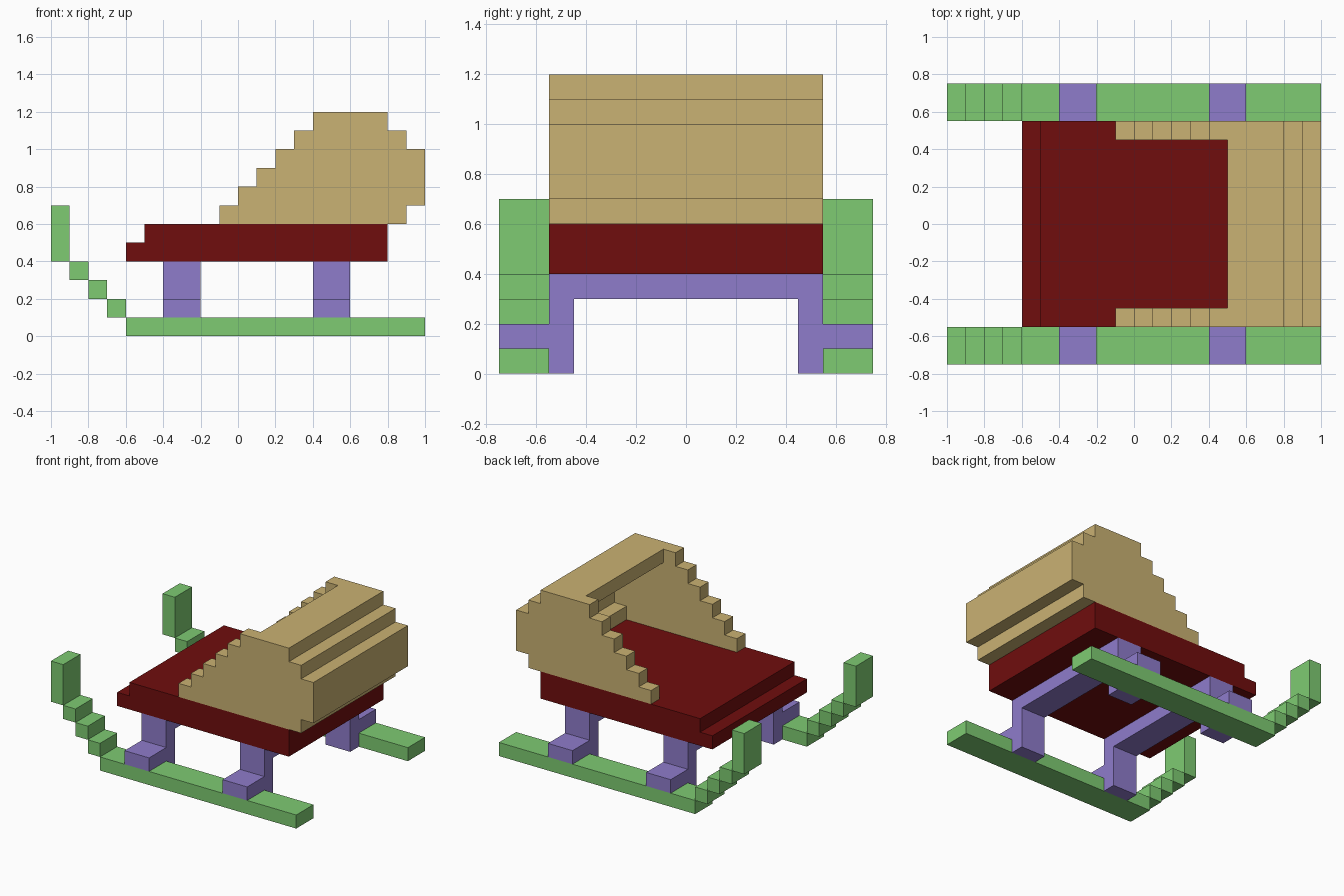
import bpy, bmesh

if "Cube" in bpy.data.objects:
    bpy.data.objects.remove(bpy.data.objects["Cube"])


def material(name, rgb):
    """Flat colour from 0-255 display values, stored as linear."""
    lin = [(c / 255 / 12.92) if c / 255 <= 0.04045 else ((c / 255 + 0.055) / 1.055) ** 2.4 for c in rgb]
    mat = bpy.data.materials.new(name)
    mat.diffuse_color = (*lin, 1)
    mat.use_nodes = True
    mat.node_tree.nodes["Principled BSDF"].inputs["Base Color"].default_value = mat.diffuse_color
    return mat


GREEN = material("green_runner_paint", (126, 203, 114))
PURPLE = material("purple_strut_paint", (143, 124, 203))
RED = material("dark_red_seat", (112, 13, 13))
TAN = material("tan_body", (202, 178, 115))


def finish(name, bm, mat):
    bmesh.ops.recalc_face_normals(bm, faces=bm.faces)
    mesh = bpy.data.meshes.new(name)
    bm.to_mesh(mesh)
    bm.free()
    mesh.materials.append(mat)
    obj = bpy.data.objects.new(name, mesh)
    bpy.context.collection.objects.link(obj)
    return obj


def prism(bm, profile, y0, y1):
    """Extrude an (x, z) outline from y0 to y1."""
    face = bm.faces.new([bm.verts.new((x, y0, z)) for x, z in profile])
    new = bmesh.ops.extrude_face_region(bm, geom=[face])["geom"]
    moved = [v for v in new if isinstance(v, bmesh.types.BMVert)]
    bmesh.ops.translate(bm, verts=moved, vec=(0, y1 - y0, 0))


def block(bm, x0, x1, y0, y1, z0, z1):
    prism(bm, [(x0, z0), (x1, z0), (x1, z1), (x0, z1)], y0, y1)


for side, s in (("front", -1), ("back", 1)):
    # Runner with stepped, upturned tip
    bm = bmesh.new()
    y = sorted((s * 0.55, s * 0.75))
    block(bm, -0.6, 1.0, *y, 0, 0.1)
    for i in range(3):
        block(bm, -0.7 - i * 0.1, -0.6 - i * 0.1, *y, 0.1 + i * 0.1, 0.2 + i * 0.1)
    block(bm, -1.0, -0.9, *y, 0.4, 0.7)
    finish(side + "_runner", bm, GREEN)

    # Side panel: staircase up to the top, stepped rounding at the rear
    outline = [(0.8, 1.2), (0.8, 1.1), (0.9, 1.1), (0.9, 1.0), (1.0, 1.0),
               (1.0, 0.7), (0.9, 0.7), (0.9, 0.6)]
    for i in range(6):
        outline += [(-0.1 + i * 0.1, 0.6 + i * 0.1), (-0.1 + i * 0.1, 0.7 + i * 0.1)]
    bm = bmesh.new()
    prism(bm, outline, *sorted((s * 0.45, s * 0.55)))
    finish(side + "_side_panel", bm, TAN)

# Hollow backrest shell between the side panels
bm = bmesh.new()
for x0, x1, z0, z1 in ((0.5, 0.8, 1.1, 1.2), (0.8, 0.9, 1.0, 1.1),
                       (0.9, 1.0, 0.7, 1.0), (0.8, 0.9, 0.6, 0.7)):
    block(bm, x0, x1, -0.45, 0.45, z0, z1)
finish("backrest", bm, TAN)

# Seat platform with a stepped nose
bm = bmesh.new()
prism(bm, [(-0.6, 0.4), (0.8, 0.4), (0.8, 0.6), (-0.5, 0.6), (-0.5, 0.5), (-0.6, 0.5)], -0.55, 0.55)
finish("seat_platform", bm, RED)

# Strut frames: crossbar, legs and feet resting on the runners
for name, x in (("left_strut_frame", -0.4), ("right_strut_frame", 0.4)):
    bm = bmesh.new()
    half = [(0.75, 0.1), (0.75, 0.2), (0.55, 0.2), (0.55, 0.4)]
    inner = [(0.45, 0.3), (0.45, 0), (0.55, 0), (0.55, 0.1)]
    right = inner + half
    loop = right + [(-y, z) for y, z in reversed(right)]
    face = bm.faces.new([bm.verts.new((x, y, z)) for y, z in loop])
    new = bmesh.ops.extrude_face_region(bm, geom=[face])["geom"]
    bmesh.ops.translate(bm, verts=[v for v in new if isinstance(v, bmesh.types.BMVert)], vec=(0.2, 0, 0))
    finish(name, bm, PURPLE)
